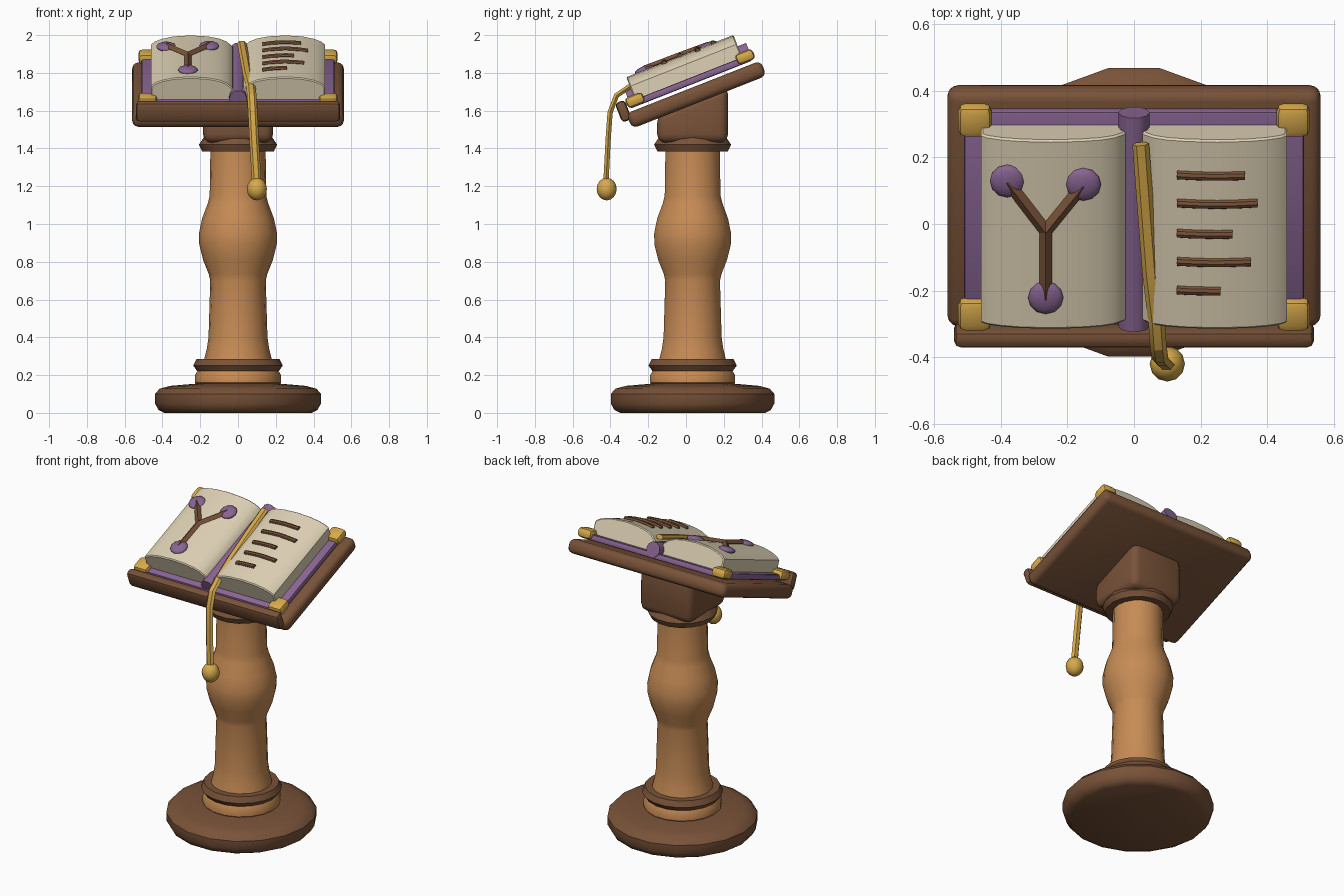
import bpy, bmesh, math
from mathutils import Matrix, Vector

if "Cube" in bpy.data.objects:
    bpy.data.objects.remove(bpy.data.objects["Cube"])

# Reading-surface frame: x across, y up the slope, z out of the board
FRAME = Matrix.Translation((0, 0.055, 1.685)) @ Matrix.Rotation(math.radians(21.5), 4, 'X')
WORLD = Matrix()
POST = Matrix.Translation((0, 0.035, 0))


def material(name, rgb):
    m = bpy.data.materials.new(name)
    m.use_nodes = True
    m.diffuse_color = (*rgb, 1)
    m.node_tree.nodes["Principled BSDF"].inputs["Base Color"].default_value = (*rgb, 1)
    return m


DARK = material("dark_wood", (0.19, 0.085, 0.04))
LIGHT = material("light_wood", (0.57, 0.26, 0.09))
PAPER = material("parchment", (0.73, 0.64, 0.46))
PURPLE = material("purple_leather", (0.25, 0.13, 0.29))
GOLD = material("gold", (0.68, 0.40, 0.07))


def finish(bm, name, mat, frame, angle=40):
    bmesh.ops.recalc_face_normals(bm, faces=bm.faces)
    me = bpy.data.meshes.new(name)
    bm.to_mesh(me)
    bm.free()
    me.materials.append(mat)
    for p in me.polygons:
        p.use_smooth = True
    me.set_sharp_from_angle(angle=math.radians(angle))
    ob = bpy.data.objects.new(name, me)
    ob.matrix_world = frame
    bpy.context.collection.objects.link(ob)
    return ob


def box(name, mat, frame, loc, size, bevel, segments=2, shape=None):
    bm = bmesh.new()
    bmesh.ops.create_cube(bm, size=1, matrix=Matrix.Translation(loc) @ Matrix.Diagonal((*size, 1)))
    if shape:
        for v in bm.verts:
            shape(v)
    bmesh.ops.bevel(bm, geom=bm.edges[:], offset=bevel, segments=segments,
                    profile=0.5, affect='EDGES')
    return finish(bm, name, mat, frame)


def lathe(name, mat, profile, frame=POST, sides=18, angle=40):
    bm = bmesh.new()
    vs = [bm.verts.new((r, 0, z)) for r, z in profile]
    es = [bm.edges.new(pair) for pair in zip(vs, vs[1:])]
    bmesh.ops.spin(bm, geom=vs + es, cent=(0, 0, 0), axis=(0, 0, 1),
                   angle=math.tau, steps=sides, use_merge=True)
    bmesh.ops.remove_doubles(bm, verts=bm.verts, dist=0.0005)
    return finish(bm, name, mat, frame, angle)


def sweep(name, mat, frame, points, ref, half_w, half_t, sides=6, angle=40):
    """Tube with an elliptical section; its width runs along ref."""
    bm = bmesh.new()
    pts = [Vector(p) for p in points]
    rings = []
    for i, p in enumerate(pts):
        t = (pts[min(i + 1, len(pts) - 1)] - pts[max(i - 1, 0)]).normalized()
        side = Vector(ref)
        side = (side - t * side.dot(t)).normalized()
        up = t.cross(side)
        rings.append([bm.verts.new(p + side * half_w * math.cos(k * math.tau / sides)
                                   + up * half_t * math.sin(k * math.tau / sides))
                      for k in range(sides)])
    for a, b in zip(rings, rings[1:]):
        for k in range(sides):
            j = (k + 1) % sides
            bm.faces.new((a[k], a[j], b[j], b[k]))
    bm.faces.new(rings[0])
    bm.faces.new(rings[-1])
    return finish(bm, name, mat, frame, angle)


def ball(name, mat, frame, loc, radii):
    bm = bmesh.new()
    bmesh.ops.create_uvsphere(bm, u_segments=12, v_segments=8, radius=1,
                              matrix=Matrix.Translation(loc) @ Matrix.Diagonal((*radii, 1)))
    return finish(bm, name, mat, frame, 60)


# Turned pedestal
lathe("base", DARK, [(0, 0), (0.39, 0), (0.42, 0.015), (0.44, 0.05), (0.44, 0.10),
                     (0.415, 0.128), (0.36, 0.143), (0.22, 0.155), (0, 0.155)])
lathe("foot_ring", LIGHT, [(0, 0.14), (0.21, 0.14), (0.228, 0.16), (0.228, 0.20),
                           (0.21, 0.23), (0, 0.23)])
lathe("lower_band", DARK, [(0, 0.22), (0.215, 0.22), (0.237, 0.25), (0.22, 0.285), (0, 0.285)])
lathe("column", LIGHT, [(0, 0.27), (0.182, 0.27), (0.165, 0.34), (0.156, 0.40), (0.147, 0.70),
                        (0.155, 0.735), (0.185, 0.81), (0.205, 0.89), (0.207, 0.95),
                        (0.19, 1.03), (0.16, 1.11), (0.15, 1.15), (0.146, 1.40), (0, 1.40)])
lathe("upper_band", DARK, [(0, 1.385), (0.19, 1.385), (0.207, 1.42), (0.18, 1.46), (0, 1.46)])


# Neck block, its top cut to the slope of the board
def slope_top(v):
    if v.co.z > 1.55:
        v.co.z = 1.655 + (v.co.y - 0.035) * math.tan(math.radians(21.5))


box("neck_block", DARK, WORLD, (0, 0.035, 1.555), (0.37, 0.375, 0.25), 0.045, 3, slope_top)

# Sloped board and the lip that holds the book
box("board", DARK, FRAME, (0, 0, 0), (1.12, 0.765, 0.086), 0.032, 3)
box("board_lip", DARK, FRAME, (0, -0.392, 0.06), (1.08, 0.055, 0.11), 0.02)

# Book cover, spine and corner caps
box("book_cover", PURPLE, FRAME, (0, -0.005, 0.077), (1.02, 0.69, 0.036), 0.01)
sweep("book_spine", PURPLE, FRAME, [(0, -0.345, 0.113), (0, 0.345, 0.113)],
      (1, 0, 0), 0.047, 0.047, 10)
for sx, side in ((1, "left"), (-1, "right")):
    for sy, end in ((1, "top"), (-1, "bottom")):
        box(f"{end}_{side}_corner_cap", GOLD, FRAME, (sx * 0.478, sy * 0.313, 0.092),
            (0.1, 0.1, 0.06), 0.022)

# Page blocks: arched cross-section drawn along the book
PAGE = [(0.015, 0.094), (0.018, 0.13), (0.03, 0.16), (0.06, 0.187), (0.10, 0.204),
        (0.16, 0.216), (0.25, 0.222), (0.34, 0.216), (0.40, 0.203), (0.44, 0.187),
        (0.46, 0.17), (0.46, 0.094)]


def page_height(x):
    for (x0, z0), (x1, z1) in zip(PAGE, PAGE[1:]):
        if x0 <= abs(x) < x1:
            return z0 + (z1 - z0) * (abs(x) - x0) / (x1 - x0)
    return PAGE[-2][1]


for sx, side in ((1, "left"), (-1, "right")):
    bm = bmesh.new()
    face = bm.faces.new([bm.verts.new((sx * x, -0.312, z)) for x, z in PAGE])
    ext = bmesh.ops.extrude_face_region(bm, geom=[face])
    bmesh.ops.translate(bm, vec=(0, 0.61, 0),
                        verts=[g for g in ext["geom"] if isinstance(g, bmesh.types.BMVert)])
    ends = [e for e in bm.edges if abs(e.verts[0].co.y - e.verts[1].co.y) < 0.001
            and max(v.co.z for v in e.verts) > 0.1]
    bmesh.ops.bevel(bm, geom=ends, offset=0.006, segments=1, affect='EDGES')
    finish(bm, f"{side}_pages", PAPER, FRAME)

# Branching symbol on the right page
fork = (-0.265, 0.006)
for name, x, y in (("outer", -0.38, 0.162), ("inner", -0.152, 0.154), ("lower", -0.265, -0.209)):
    ball(f"{name}_symbol_dot", PURPLE, FRAME, (x, y, page_height(x) + 0.002), (0.053, 0.053, 0.02))
    sweep(f"{name}_symbol_branch", DARK, FRAME,
          [(*fork, 0.224), (x, y, page_height(x) + 0.006)], (0, 0, 1), 0.018, 0.019, 4, 20)

# Written lines on the left page
for i, (end, y) in enumerate(((0.333, 0.183), (0.37, 0.092), (0.295, -0.005),
                              (0.35, -0.096), (0.26, -0.188))):
    xs = [0.13 + (end - 0.13) * k / 4 for k in range(5)]
    sweep(f"written_line_{i + 1}", DARK, FRAME,
          [(x, y, page_height(x) + 0.003) for x in xs], (0, 1, 0), 0.014, 0.013, 8)

# Bookmark ribbon: along the gutter, over the lip, then hanging to a bead
gutter = [(0.02, 0.272, 0.185), (0.035, 0.06, 0.183), (0.05, -0.15, 0.176), (0.068, -0.31, 0.17)]
ribbon = [FRAME @ Vector(p) for p in gutter]
ribbon += [(0.073, -0.368, 1.68), (0.078, -0.402, 1.59), (0.085, -0.412, 1.45), (0.1, -0.425, 1.2)]
sweep("bookmark_ribbon", GOLD, WORLD, ribbon, (1, 0, 0), 0.025, 0.016, 6, 25)
ball("bookmark_bead", GOLD, WORLD, (0.1, -0.42, 1.185), (0.053, 0.053, 0.06))
